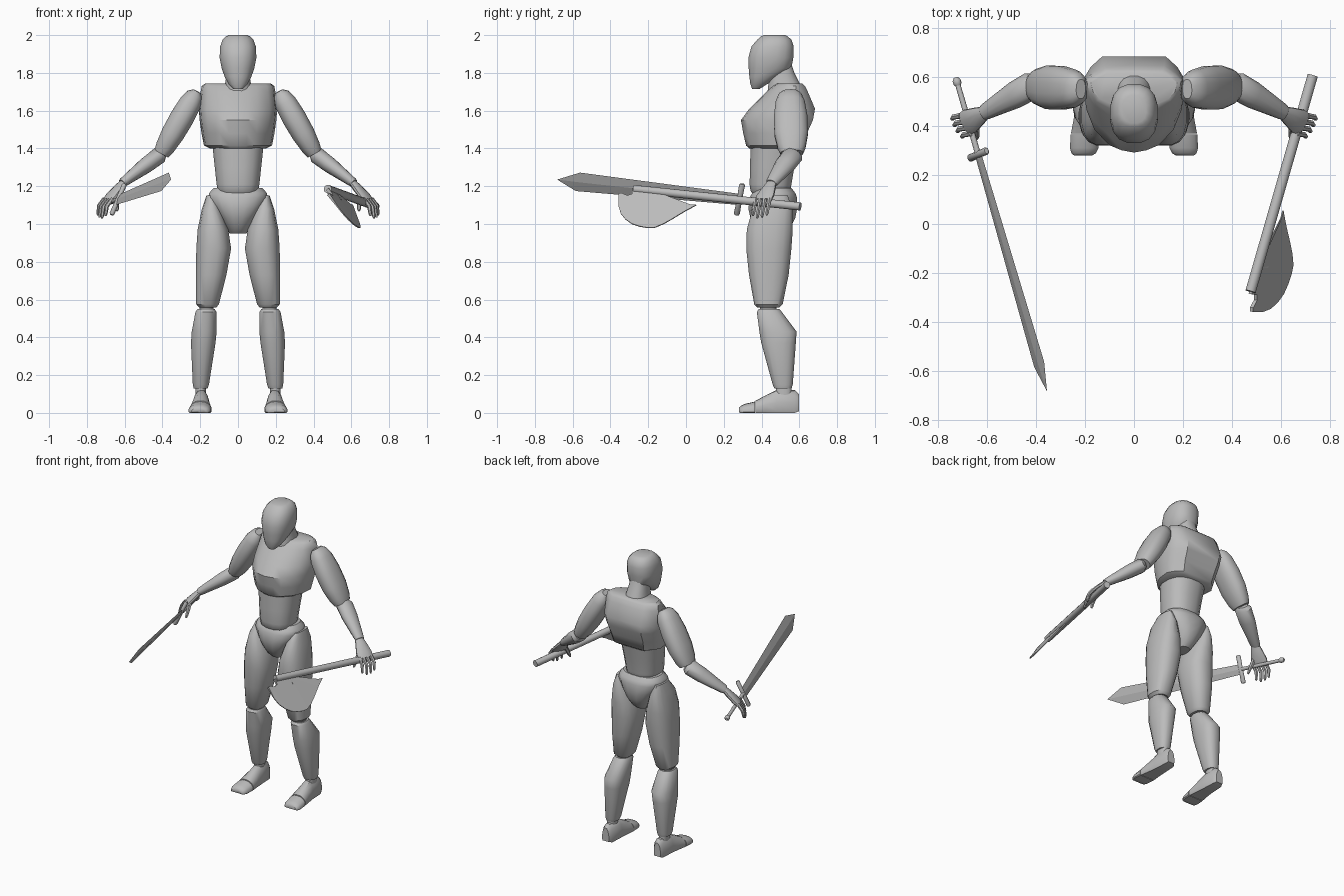
import bpy, bmesh, math
from mathutils import Vector as V

grey = bpy.data.materials.new("mannequin grey")
grey.diffuse_color = (0.5, 0.5, 0.5, 1)


def outline(n, p=2.0):
    """Unit superellipse with n points."""
    pts = []
    for i in range(n):
        t = 2 * math.pi * (i + 0.5) / n
        c, s = math.cos(t), math.sin(t)
        pts.append((math.copysign(abs(c) ** (2 / p), c), math.copysign(abs(s) ** (2 / p), s)))
    return pts


ROUND = outline(16, 2.4)
TUBE = outline(12)
FINGER = outline(6)
DIAMOND = [(1, 0), (0, 1), (-1, 0), (0, -1)]
CHEST = [(.62, 1), (.85, .75), (1, .45), (.95, -.1), (.8, -.5), (.5, -.84), (.25, -.95), (0, -1)]
CHEST += [(-x, y) for x, y in reversed(CHEST[:-1])]
SOLE = [(.9, -1), (1, -.8), (1, -.1), (.8, .5), (.4, .92), (0, 1)]
SOLE += [(-x, y) for x, y in reversed(SOLE[:-1])]


def finish(name, bm, mirror=False, angle=38):
    bmesh.ops.recalc_face_normals(bm, faces=bm.faces)
    mesh = bpy.data.meshes.new(name)
    bm.to_mesh(mesh)
    bm.free()
    mesh.materials.append(grey)
    ob = bpy.data.objects.new(name, mesh)
    bpy.context.collection.objects.link(ob)
    bpy.ops.object.select_all(action='DESELECT')
    ob.select_set(True)
    bpy.context.view_layer.objects.active = ob
    bpy.ops.object.shade_smooth_by_angle(angle=math.radians(angle))
    if mirror:
        m = ob.modifiers.new("mirror", 'MIRROR')
        m.use_mirror_merge = False
    return ob


def loft(name, rings, shape=ROUND, mirror=False, angle=38):
    """Skin rings of (centre, u, v) and cap both ends."""
    bm = bmesh.new()
    loops = [[bm.verts.new(c + u * a + v * b) for a, b in shape] for c, u, v in rings]
    n = len(shape)
    for lo, hi in zip(loops, loops[1:]):
        for i in range(n):
            j = (i + 1) % n
            bm.faces.new((lo[i], lo[j], hi[j], hi[i]))
    bm.faces.new(loops[0])
    bm.faces.new(loops[-1])
    return finish(name, bm, mirror, angle)


def zring(z, x0, x1, y0, y1):
    return V(((x0 + x1) / 2, (y0 + y1) / 2, z)), V(((x1 - x0) / 2, 0, 0)), V((0, (y1 - y0) / 2, 0))


def yring(y, x0, x1, z0, z1):
    return V(((x0 + x1) / 2, y, (z0 + z1) / 2)), V(((x1 - x0) / 2, 0, 0)), V((0, 0, (z1 - z0) / 2))


def stack(name, rows, shape=ROUND):
    """Centred part from rows of (z, half width, front, back)."""
    loft(name, [zring(z, -h, h, a, b) for z, h, a, b in rows], shape)


def along(name, start, end, rows, side=(0, 1, 0), shape=TUBE, mirror=False, angle=38):
    """Limb along an axis from rows of (fraction, radius across, radius along side)."""
    a, b = V(start), V(end)
    d = (b - a).normalized()
    s = V(side)
    s = (s - d * s.dot(d)).normalized()
    u = s.cross(d)
    loft(name, [(a.lerp(b, t), u * ru, s * rs) for t, ru, rs in rows], shape, mirror, angle)


# Head and neck
stack("head", [(1.715, .025, .35, .39), (1.74, .05, .34, .43), (1.78, .072, .334, .495),
               (1.825, .088, .33, .56), (1.88, .099, .328, .57), (1.94, .096, .345, .572),
               (1.975, .083, .375, .56), (1.993, .066, .395, .54), (2.0, .05, .41, .525)])
stack("neck", [(1.70, .075, .43, .62), (1.74, .07, .435, .605), (1.80, .06, .44, .575),
               (1.86, .058, .445, .555)])

# Torso
stack("chest", [(1.40, .15, .335, .60), (1.415, .18, .318, .62), (1.48, .193, .303, .64),
                (1.55, .203, .291, .672), (1.61, .208, .335, .683), (1.70, .198, .425, .645),
                (1.73, .192, .455, .63), (1.743, .175, .475, .615)], CHEST)
stack("abdomen", [(1.15, .095, .36, .54), (1.175, .11, .34, .555), (1.21, .115, .335, .56),
                  (1.30, .125, .337, .575), (1.42, .138, .34, .60)])
stack("pelvis", [(.95, .045, .40, .52), (.975, .06, .37, .55), (1.03, .095, .34, .58),
                 (1.08, .128, .328, .59), (1.14, .16, .335, .59), (1.165, .155, .35, .58),
                 (1.19, .13, .375, .56)])

# Legs
leg = lambda name, rows: loft(name, [zring(*r) for r in rows], ROUND, True)
leg("thigh", [(.557, .115, .205, .378, .495), (.575, .10, .222, .36, .513), (.73, .06, .225, .332, .545),
              (.87, .035, .222, .317, .56), (.97, .05, .215, .32, .567), (1.08, .09, .192, .35, .565),
              (1.15, .125, .168, .41, .54)])
leg("knee", [(.52, .13, .205, .39, .48), (.58, .13, .205, .39, .48)])
leg("shin", [(.13, .16, .235, .467, .56), (.15, .153, .24, .458, .566), (.37, .118, .25, .397, .583),
             (.43, .112, .246, .387, .587), (.535, .114, .226, .374, .508), (.55, .122, .215, .385, .495)])
leg("ankle", [(.09, .17, .225, .475, .56), (.14, .17, .225, .475, .56)])
foot = lambda name, rows: loft(name, [yring(*r) for r in rows], SOLE, True)
foot("foot", [(.597, .172, .222, .008, .10), (.575, .157, .232, 0, .122), (.48, .152, .238, 0, .122),
              (.42, .147, .247, 0, .092), (.368, .141, .257, 0, .064)])
foot("toe_cap", [(.364, .141, .258, 0, .060), (.31, .145, .261, 0, .047), (.288, .155, .255, 0, .036),
                 (.28, .17, .245, .004, .025)])

# Arms
along("upper_arm", (.222, .55, 1.693), (.405, .56, 1.373),
      [(-.03, .022, .04), (.03, .045, .062), (.15, .059, .078), (.4, .065, .09),
       (.68, .062, .09), (.9, .052, .075), (1, .042, .06)], shape=ROUND, mirror=True)
along("forearm", (.415, .565, 1.365), (.615, .452, 1.215),
      [(-.06, .03, .04), (.02, .046, .058), (.35, .043, .056), (.95, .026, .034), (1, .022, .03)],
      mirror=True)

# Hands
W = V((.5, .86, 0))
along("palm", (.605, .455, 1.222), (.69, .408, 1.125),
      [(0, .018, .026), (.3, .021, .038), (.75, .021, .053), (1, .016, .05)], side=W, mirror=True)
for i, name in enumerate(("index_finger", "middle_finger", "ring_finger", "little_finger")):
    k = (i - 1.5) * .028
    reach = (.92, 1.04, 1.0, .88)[i]
    base = V((.685, .405, 1.135)) + W * k
    knuckle = base + V((.033, -.006, -.043)) * reach
    tip = knuckle + V((.008, -.01, -.058)) * reach
    along(name + "_base", base, knuckle, [(0, .012, .012), (1, .011, .011)], W, FINGER, True)
    along(name + "_tip", knuckle, tip, [(-.12, .008, .008), (0, .011, .011), (.8, .009, .009), (1, .005, .005)],
          W, FINGER, True)
along("thumb", (.645, .405, 1.165), (.64, .347, 1.07),
      [(0, .014, .014), (.5, .013, .013), (.9, .01, .01), (1, .006, .006)], (1, 0, 0), FINGER, True)

# Sword
hilt, point = V((-.635, .283, 1.13)), V((-.355, -.68, 1.235))
across = V((.07, .03, .165)).normalized()
along("sword_blade", hilt, point, [(0, .006, .032), (.888, .005, .054), (1, .0005, .001)],
      across, DIAMOND, angle=10)
along("sword_guard", hilt - across * .09, hilt + across * .09,
      [(0, .009, .012), (.04, .013, .016), (.5, .012, .014), (.96, .013, .016), (1, .009, .012)],
      point - hilt)
pommel = hilt - (point - hilt) * .31
along("sword_grip", hilt, pommel, [(0, .012, .012), (1, .011, .011)], across)
along("sword_pommel", pommel.lerp(hilt, .07), pommel + (pommel - hilt) * .05,
      [(0, .009, .009), (.3, .017, .017), (.7, .017, .017), (1, .009, .009)], across)

# Axe handle
butt, top = V((.728, .605, 1.093)), V((.475, -.275, 1.185))
along("axe_handle", butt, top, [(0, .022, .022), (1, .022, .022)], (0, 0, 1))

# Axe head: a thin bevelled plate hanging from the handle
profile = [(-.285, 1.185), (-.285, 1.155), (-.31, 1.147), (-.34, 1.16), (-.357, 1.157), (-.357, 1.093),
           (-.345, 1.055), (-.32, 1.024), (-.285, 1.0), (-.245, .987), (-.205, .98), (-.166, .981),
           (-.12, 1.0), (-.077, 1.024), (-.008, 1.066), (.055, 1.10), (.02, 1.103), (-.06, 1.082),
           (-.11, 1.087), (-.15, 1.105), (-.177, 1.125), (-.177, 1.175)]
drop = V((.59, 0, -.805))
normal = (top - butt).cross(drop).normalized()


def on_plate(y, z):
    f = (.605 - y) / .88
    h = butt.lerp(top, f)
    return h + drop * ((h.z - z) / .805)


bm = bmesh.new()
sides = [[bm.verts.new(on_plate(y, z) + normal * s * (.008 if z > 1.11 else .003)) for y, z in profile]
         for s in (-1, 1)]
count = len(profile)
for i in range(count):
    j = (i + 1) % count
    bm.faces.new((sides[0][i], sides[0][j], sides[1][j], sides[1][i]))
for side in sides:
    cap = bm.faces.new(side)
    bmesh.ops.triangulate(bm, faces=[cap])
finish("axe_blade", bm)
